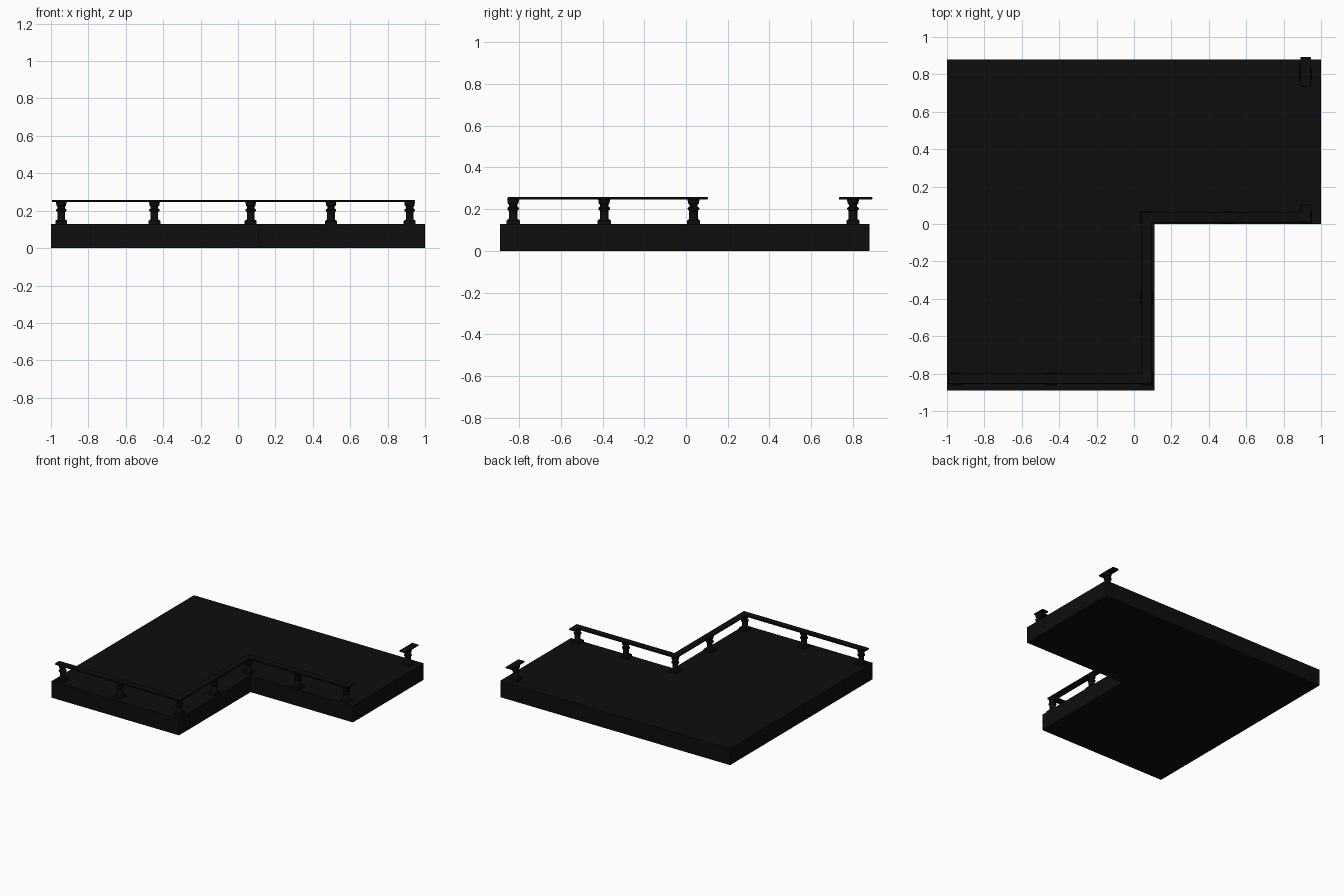
import bpy, bmesh, math
from mathutils import Vector

if "Cube" in bpy.data.objects:
    bpy.data.objects.remove(bpy.data.objects["Cube"])

mat = bpy.data.materials.new("black")
mat.diffuse_color = (0.004, 0.004, 0.004, 1)
mat.use_nodes = True
mat.node_tree.nodes["Principled BSDF"].inputs["Base Color"].default_value = mat.diffuse_color


def finish(bm, name):
    bmesh.ops.recalc_face_normals(bm, faces=bm.faces)
    me = bpy.data.meshes.new(name)
    bm.to_mesh(me)
    bm.free()
    me.materials.append(mat)
    ob = bpy.data.objects.new(name, me)
    bpy.context.collection.objects.link(ob)
    return ob


def prism(name, outline, z0, z1):
    bm = bmesh.new()
    f = bm.faces.new([bm.verts.new((x, y, z0)) for x, y in outline])
    r = bmesh.ops.extrude_face_region(bm, geom=[f])
    bmesh.ops.translate(bm, vec=(0, 0, z1 - z0),
                        verts=[v for v in r["geom"] if isinstance(v, bmesh.types.BMVert)])
    return finish(bm, name)


def rail(name, path, half=0.028):
    """Flat handrail with mitred corners along a path."""
    pts = [Vector(p) for p in path]
    left, right = [], []
    for i, p in enumerate(pts):
        dirs = []
        if i > 0:
            dirs.append((p - pts[i - 1]).normalized())
        if i < len(pts) - 1:
            dirs.append((pts[i + 1] - p).normalized())
        off = Vector((0, 0))
        # right-angle corners: the mitre is the sum of both normals
        for d in dirs:
            off += Vector((-d.y, d.x)) * half
        left.append(p + off)
        right.append(p - off)
    outline = [tuple(v) for v in left + right[::-1]]
    ob = prism(name, outline, 0.246, 0.258)
    b = ob.modifiers.new("soft_edge", "BEVEL")
    b.width, b.segments = 0.003, 1
    return ob


def loft(bm, profile, sides):
    rings = []
    for r, z in profile:
        ring = []
        for k in range(sides):
            a = 2 * math.pi * (k + 0.5) / sides
            ring.append(bm.verts.new((r * math.cos(a), r * math.sin(a), z)))
        rings.append(ring)
    for a, b in zip(rings, rings[1:]):
        for k in range(sides):
            n = (k + 1) % sides
            bm.faces.new((a[k], a[n], b[n], b[k]))
    bm.faces.new(rings[0][::-1])
    bm.faces.new(rings[-1])


# L-shaped slab
prism("balcony_slab", [(-1, -0.89), (0.11, -0.89), (0.11, 0), (1, 0),
                       (1, 0.88), (-1, 0.88)], 0, 0.129)

# handrails
rail("main_handrail", [(-0.995, -0.828), (0.068, -0.828), (0.068, 0.036),
                       (0.918, 0.036), (0.918, 0.105)])
rail("short_handrail", [(0.918, 0.732), (0.918, 0.893)])

# balusters: square plinth with a turned shaft
S = math.sqrt(2)
shaft = [(0.025, 0.149), (0.021, 0.155), (0.021, 0.192), (0.027, 0.197), (0.029, 0.203),
         (0.027, 0.208), (0.020, 0.212), (0.020, 0.222), (0.027, 0.228),
         (0.027, 0.236), (0.030, 0.247)]
posts = [(-0.945, -0.828), (-0.447, -0.828), (0.068, -0.828), (0.068, -0.392),
         (0.068, 0.036), (0.497, 0.036), (0.918, 0.036), (0.918, 0.80)]
for i, (x, y) in enumerate(posts):
    bm = bmesh.new()
    loft(bm, [(0.032 * S, 0.127), (0.032 * S, 0.145), (0.025 * S, 0.151)], 4)
    loft(bm, shaft, 16)
    ob = finish(bm, f"baluster_{i + 1}")
    ob.location = (x, y, 0)
    bpy.ops.object.select_all(action="DESELECT")
    ob.select_set(True)
    bpy.context.view_layer.objects.active = ob
    bpy.ops.object.shade_smooth_by_angle(angle=math.radians(35))
